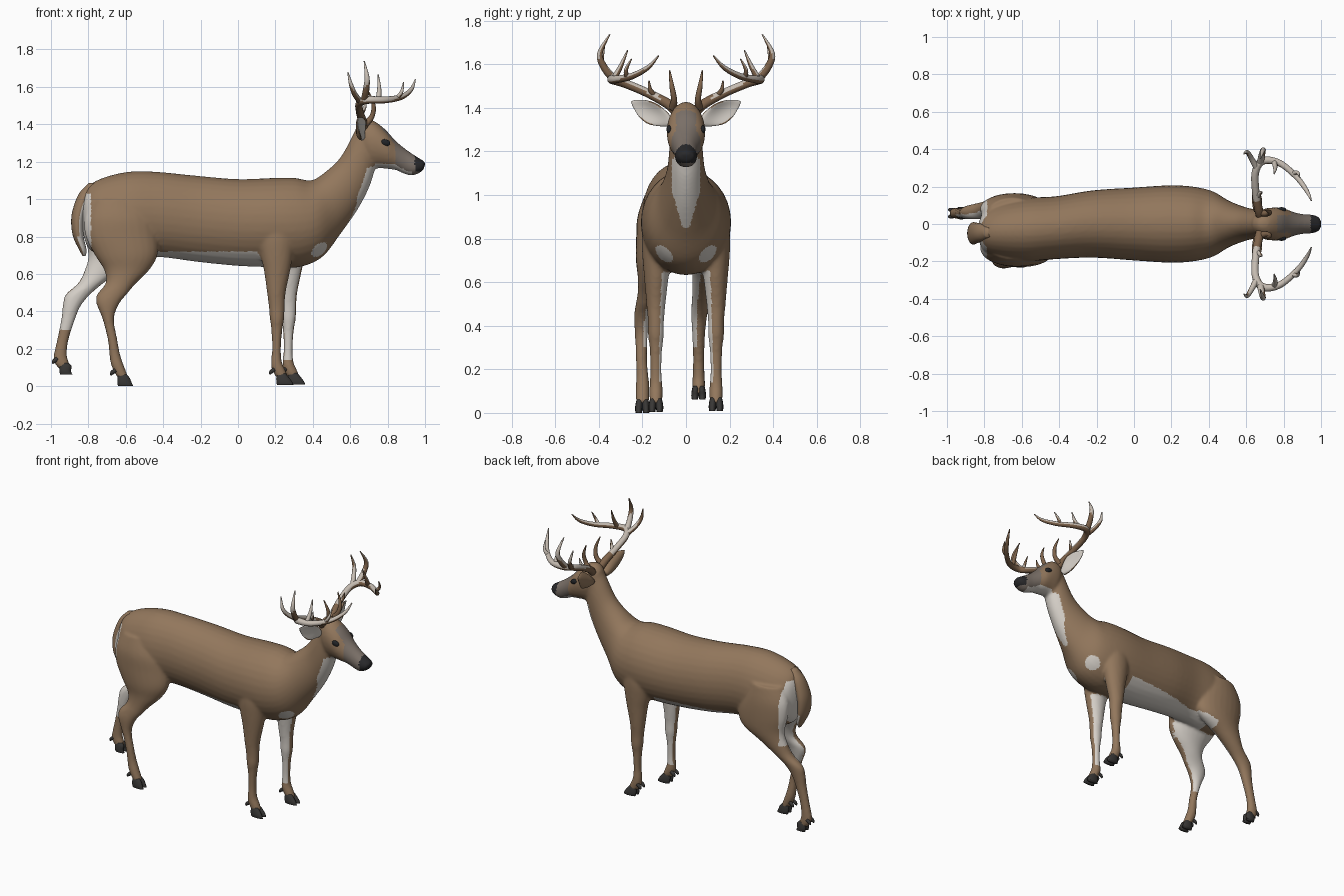
import bpy, bmesh, math
from mathutils import Vector as V

COLORS = {"coat brown": (.29, .185, .108), "white fur": (.66, .62, .57), "face grey": (.20, .165, .14),
          "nose black": (.022, .022, .024), "hoof dark": (.04, .038, .036), "eye dark": (.015, .017, .02),
          "antler brown": (.21, .125, .07), "antler pale": (.56, .50, .44)}
MATS = {}
for name, col in COLORS.items():
    MATS[name] = bpy.data.materials.new(name)
    MATS[name].diffuse_color = (*col, 1)


def spline(rows, n=4):
    """Catmull-Rom interpolation of rows of numbers."""
    out = []
    for i in range(len(rows) - 1):
        p = [rows[max(i - 1, 0)], rows[i], rows[i + 1], rows[min(i + 2, len(rows) - 1)]]
        for k in range(n):
            t = k / n
            out.append([b + .5 * t * (c - a + t * (2*a - 5*b + 4*c - d + t * (3*(b - c) + d - a)))
                        for a, b, c, d in zip(*p)])
    return out + [list(rows[-1])]


def loft(bm, rings, sides=24):
    """Skin elliptical rings given as (centre, half axis, half axis)."""
    part = bmesh.new()
    loops = []
    for c, u, v in rings:
        angs = [2 * math.pi * k / sides for k in range(sides)]
        loops.append([part.verts.new(c + u * math.cos(a) + v * math.sin(a)) for a in angs])
    for a, b in zip(loops, loops[1:]):
        for k in range(sides):
            part.faces.new((a[k], a[k - 1], b[k - 1], b[k]))
    part.faces.new(loops[0])
    part.faces.new(loops[-1])
    bmesh.ops.recalc_face_normals(part, faces=part.faces)
    me = bpy.data.meshes.new("tmp")
    part.to_mesh(me)
    part.free()
    bm.from_mesh(me)
    bpy.data.meshes.remove(me)


def upright(rows, n=4):      # rows: z, x back, x front, y centre, half width
    return [(V(((b + f) / 2, y, z)), V(((f - b) / 2, 0, 0)), V((0, w, 0))) for z, b, f, y, w in spline(rows, n)]


def sideways(rows, n=5):     # rows: top x, top z, bottom x, bottom z, half width, y centre
    return [(V(((a + c) / 2, y, (b + d) / 2)), V(((a - c) / 2, 0, (b - d) / 2)), V((0, w, 0)))
            for a, b, c, d, w, y in spline(rows, n)]


def tube(rows, n=6):         # rows: x, y, z, radius
    pts = spline(rows, n)
    rings, nrm = [], V((.31, .2, .93))
    for i, p in enumerate(pts):
        t = (V(pts[min(i + 1, len(pts) - 1)][:3]) - V(pts[max(i - 1, 0)][:3])).normalized()
        nrm = (nrm - t * nrm.dot(t)).normalized()
        rings.append((V(p[:3]), nrm * p[3], t.cross(nrm) * p[3]))
    return rings


def make(name, bm, rule, voxel=0):
    """Turn the bmesh into a smooth object, coloured per face by rule(centre, normal)."""
    me = bpy.data.meshes.new(name)
    bm.to_mesh(me)
    bm.free()
    ob = bpy.data.objects.new(name, me)
    bpy.context.collection.objects.link(ob)
    if voxel:
        m = ob.modifiers.new("fuse", 'REMESH')
        m.mode, m.voxel_size = 'VOXEL', voxel
        s = ob.modifiers.new("soften", 'SMOOTH')
        s.factor, s.iterations = .5, 8
        dg = bpy.context.evaluated_depsgraph_get()
        me = bpy.data.meshes.new_from_object(ob.evaluated_get(dg))
        ob.modifiers.clear()
        ob.data = me
    me.materials.clear()
    slots = {}
    for f in me.polygons:
        key = rule(f.center, f.normal)
        if key not in slots:
            slots[key] = len(slots)
            me.materials.append(MATS[key])
        f.material_index = slots[key]
        f.use_smooth = True
    return ob


# Trunk with neck, head and four legs, fused into one skin
bm = bmesh.new()
loft(bm, sideways([
    (-.835, 1.0, -.83, .82, .04, -.04), (-.80, 1.07, -.80, .74, .11, -.04), (-.71, 1.118, -.72, .69, .15, -.035),
    (-.57, 1.148, -.58, .68, .17, -.03), (-.42, 1.145, -.42, .69, .168, -.02), (-.22, 1.125, -.22, .665, .18, 0),
    (0, 1.107, 0, .643, .195, 0), (.18, 1.113, .2, .636, .207, 0), (.30, 1.114, .33, .637, .20, 0),
    (.39, 1.10, .45, .69, .175, 0), (.46, 1.14, .545, .81, .125, 0), (.545, 1.22, .64, .945, .09, 0),
    (.61, 1.335, .70, 1.06, .077, 0), (.64, 1.40, .73, 1.15, .07, 0)]), 32)
loft(bm, sideways([
    (.63, 1.39, .68, 1.19, .055, 0), (.665, 1.425, .72, 1.165, .08, 0), (.72, 1.422, .76, 1.165, .088, 0),
    (.785, 1.375, .81, 1.16, .085, 0), (.84, 1.315, .845, 1.155, .068, 0), (.90, 1.265, .89, 1.135, .054, 0),
    (.96, 1.225, .93, 1.125, .051, 0), (.992, 1.205, .97, 1.14, .042, 0), (1.003, 1.19, .99, 1.155, .028, 0)]))
loft(bm, upright([   # planted hind leg
    (1.0, -.78, -.52, -.11, .08), (.90, -.82, -.45, -.125, .098), (.80, -.815, -.43, -.135, .094),
    (.70, -.765, -.43, -.145, .085), (.62, -.715, -.475, -.155, .066), (.55, -.708, -.545, -.17, .052),
    (.49, -.755, -.595, -.19, .042), (.44, -.757, -.635, -.20, .038), (.36, -.725, -.663, -.205, .03),
    (.25, -.697, -.645, -.205, .026), (.17, -.688, -.63, -.20, .028), (.11, -.678, -.61, -.20, .032),
    (.045, -.645, -.585, -.20, .03)]))
loft(bm, upright([   # trailing hind leg
    (1.0, -.78, -.52, .06, .08), (.90, -.82, -.48, .075, .085), (.80, -.82, -.46, .085, .08),
    (.70, -.80, -.49, .09, .07), (.62, -.82, -.62, .085, .056), (.55, -.855, -.72, .075, .047),
    (.49, -.922, -.79, .065, .04), (.43, -.937, -.84, .06, .035), (.36, -.945, -.87, .058, .03),
    (.25, -.967, -.905, .058, .026), (.17, -.985, -.915, .058, .028), (.13, -.985, -.905, .058, .03),
    (.09, -.955, -.897, .058, .028)]))
for dx, s in ((0, -1), (.062, 1)):   # forelegs
    loft(bm, upright([(z, b + dx, f + dx, s * y, w) for z, b, f, y, w in (
        (.95, .12, .31, .11, .08), (.80, .105, .31, .127, .076), (.70, .12, .295, .133, .066),
        (.62, .138, .28, .136, .056), (.50, .155, .255, .138, .044), (.42, .165, .25, .138, .037),
        (.36, .17, .247, .138, .037), (.30, .178, .237, .138, .03), (.20, .182, .23, .138, .026),
        (.13, .176, .235, .138, .03), (.09, .18, .252, .138, .031), (.045, .205, .27, .138, .029))]))


def coat(c, n):
    x, y, z = c
    if x > .945 and z > 1.148:
        return "nose black"
    if x > .84 and z > 1.1:
        return "white fur" if n.z < -.6 and x < .93 else "face grey"
    if x > .765 and z > 1.25 and abs(y) < .045:
        return "face grey"
    if x > .73 and z < 1.19 and n.z < -.45:
        return "white fur"                                    # chin
    if x > .55 and .85 < z < 1.17 and n.x > .2 and abs(y) < .015 + .05 * min(1, (z - .85) / .17):
        return "white fur"                                    # throat
    if x > .3 and (c - V((.43, math.copysign(.095, y), .735))).length < .05:
        return "white fur"                                    # chest spots
    if z > .62 and -.6 < x < .14 and n.z < -.55 and z < .72:
        return "white fur"                                    # belly
    if x < -.785 and .62 < z < 1.03 and n.x < -.45:
        return "white fur"                                    # rump
    mid = -.04 if x < -.3 else 0
    inner = n.y * (-1 if y > mid else 1)
    if x < -.4 and z < .76 and inner > .35 and z > .3:
        return "white fur"                                    # inner thighs
    if x > .1 and .14 < z < .66 and inner > .5:
        return "white fur"                                    # inner forelegs
    return "coat brown"


make("deer_body", bm, coat, .009)

# Cloven hooves and dew claws: heel x, toe x, y, sole height
for i, (b, f, y, z) in enumerate(((-.645, -.56, -.20, 0), (-.955, -.885, .058, .062),
                                  (.205, .297, -.138, .005), (.267, .36, .138, .008))):
    bm = bmesh.new()
    for s in (-1, 1):
        loft(bm, upright([(z + .062, b + .005, b + .05, y + s * .014, .012), (z + .045, b, b + .065, y + s * .015, .016),
                          (z + .018, b, f - .008, y + s * .017, .017), (z, b + .004, f, y + s * .017, .014)], 3), 12)
        loft(bm, tube([(b - .01, y + s * .016, z + .085, .012), (b - .028, y + s * .018, z + .072, .011),
                       (b - .036, y + s * .018, z + .058, .004)], 3), 8)
    make(f"hoof_{i + 1}", bm, lambda c, n: "hoof dark")

# Tail, white underneath
bm = bmesh.new()
loft(bm, upright([(1.085, -.80, -.75, -.045, .025), (1.03, -.85, -.78, -.045, .045), (.95, -.882, -.81, -.048, .056),
                  (.88, -.892, -.825, -.05, .06), (.80, -.882, -.825, -.05, .055), (.73, -.85, -.81, -.05, .035),
                  (.695, -.83, -.815, -.05, .01)]))
make("tail", bm, lambda c, n: "white fur" if n.x > .35 or (c.z < .8 and n.x > -.3) else "coat brown")

for s, side in ((-1, "right"), (1, "left")):
    # Ear: cupped leaf, white inside
    base, tip = V((.655, s * .07, 1.335)), V((.635, s * .25, 1.43))
    axis = (tip - base).normalized()
    face = V((.85, s * .30, -.1))
    face = (face - axis * face.dot(axis)).normalized()
    across = axis.cross(face)
    bm = bmesh.new()
    loft(bm, [(base.lerp(tip, t) + face * .02 * (t - .5) ** 2, across * w, face * d) for t, w, d in spline(
        [(0, .022, .02), (.2, .04, .02), (.45, .052, .014), (.7, .042, .01), (.9, .02, .007), (1, .003, .003)])])
    for v in bm.verts:                                        # curl the rims forward
        v.co += face * 9 * (v.co - base).dot(across) ** 2
    bm.normal_update()
    make(side + "_ear", bm, lambda c, n: "white fur" if n.dot(face) > .3 and abs((c - base).dot(across)) < .042
         else "coat brown")

    # Eye
    bm = bmesh.new()
    bmesh.ops.create_uvsphere(bm, u_segments=20, v_segments=12, radius=1)
    for v in bm.verts:
        v.co = V((.788 + v.co.x * .026, s * (.077 + v.co.y * .013), 1.302 + v.co.z * .018 - v.co.x * .004))
    bmesh.ops.recalc_face_normals(bm, faces=bm.faces)
    make(side + "_eye", bm, lambda c, n: "eye dark")

    # Antler: main beam, then tines
    bm = bmesh.new()
    for pts in (
            [(.675, .045, 1.385, .024), (.665, .085, 1.42, .023), (.65, .18, 1.47, .02), (.65, .28, 1.512, .02),
             (.69, .338, 1.53, .021), (.78, .325, 1.53, .018), (.87, .25, 1.545, .015), (.925, .175, 1.585, .011),
             (.948, .125, 1.64, .003)],
            [(.675, .325, 1.525, .019), (.685, .375, 1.585, .017), (.69, .395, 1.65, .013), (.675, .35, 1.737, .003)],
            [(.655, .30, 1.52, .017), (.625, .355, 1.56, .014), (.605, .385, 1.61, .011), (.587, .375, 1.68, .003)],
            [(.75, .333, 1.53, .015), (.755, .30, 1.59, .011), (.75, .268, 1.665, .003)],
            [(.85, .27, 1.54, .013), (.875, .275, 1.575, .009), (.885, .25, 1.625, .003)],
            [(.68, .06, 1.40, .019), (.715, .055, 1.44, .014), (.725, .065, 1.50, .011), (.70, .075, 1.572, .003)],
            [(.655, .145, 1.455, .014), (.675, .165, 1.485, .01), (.685, .17, 1.525, .003)]):
        loft(bm, tube([(x, s * y, z, r) for x, y, z, r in pts]), 14)
    make(side + "_antler", bm, lambda c, n: "antler pale" if abs(c.y) > .12 and n.z + .45 * s * n.y > .1
         else "antler brown")
